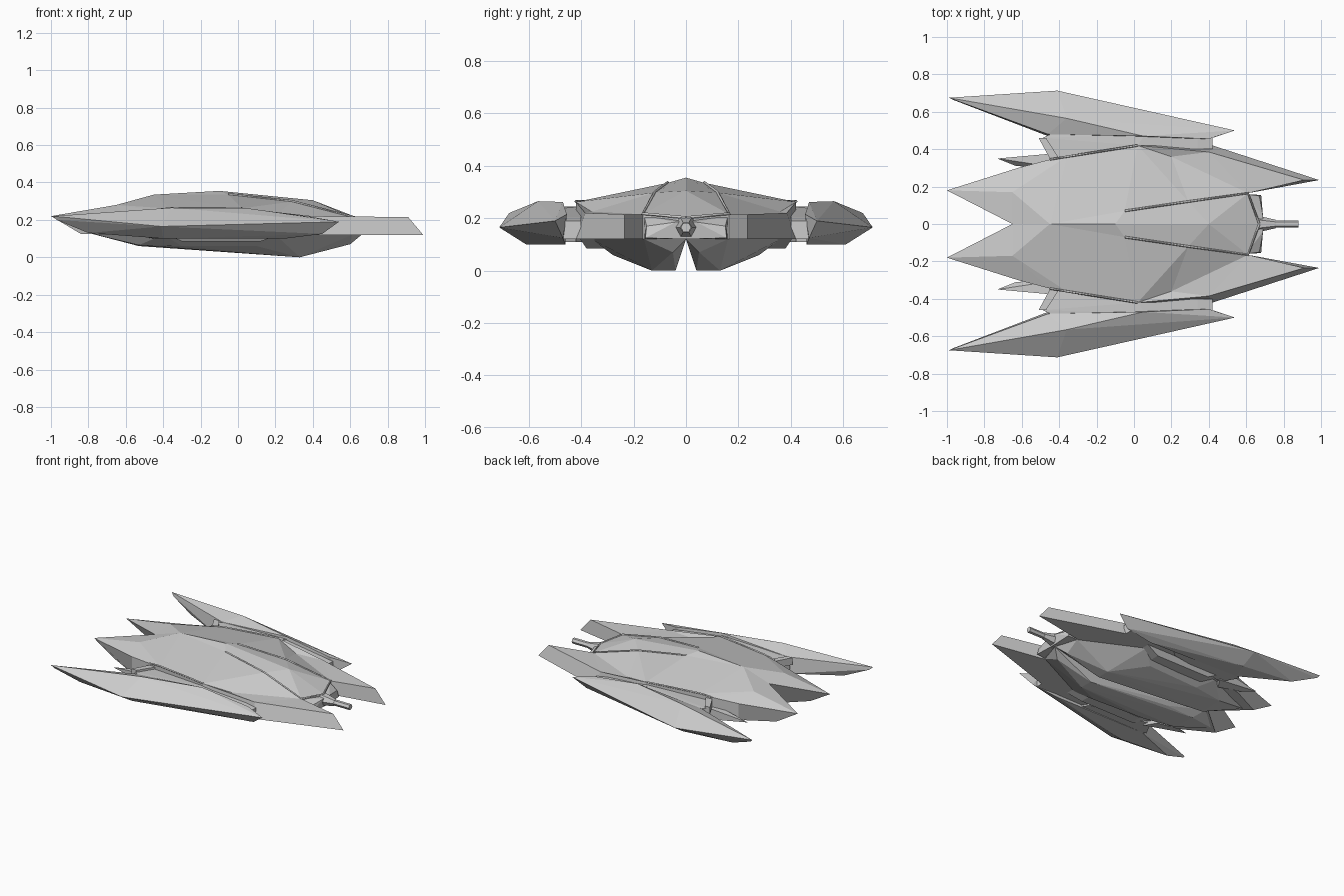
import bpy
import bmesh
import math
from mathutils import Vector

if "Cube" in bpy.data.objects:
    bpy.data.objects.remove(bpy.data.objects["Cube"])

grey = bpy.data.materials.new("hull grey")
grey.use_nodes = True
colour = (0.6, 0.6, 0.6, 1)
grey.diffuse_color = colour
grey.node_tree.nodes["Principled BSDF"].inputs["Base Color"].default_value = colour


def add_object(name, data, mirrored=True):
    """Link the data as a named grey part, mirrored across the centre line."""
    part = bpy.data.objects.new(name, data)
    bpy.context.scene.collection.objects.link(part)
    data.materials.append(grey)
    if mirrored:
        mirror = part.modifiers.new("Mirror", "MIRROR")
        mirror.use_axis = (False, True, False)
    return part


def finish(name, bm, mirrored=True):
    """Open the centre plane, fix the normals and store the mesh."""
    inner = [f for f in bm.faces if all(abs(v.co.y) < 1e-4 for v in f.verts)]
    bmesh.ops.delete(bm, geom=inner, context="FACES_ONLY")
    bmesh.ops.recalc_face_normals(bm, faces=bm.faces)
    mesh = bpy.data.meshes.new(name)
    bm.to_mesh(mesh)
    bm.free()
    return add_object(name, mesh, mirrored)


def faceted(name, points):
    """Faceted convex block around a few corner points."""
    bm = bmesh.new()
    verts = [bm.verts.new(p) for p in points]
    result = bmesh.ops.convex_hull(bm, input=verts)
    loose = [g for g in result["geom_interior"] if isinstance(g, bmesh.types.BMVert)]
    bmesh.ops.delete(bm, geom=loose, context="VERTS")
    bmesh.ops.dissolve_limit(bm, angle_limit=0.01, verts=bm.verts, edges=bm.edges)
    return finish(name, bm)


def trim(name, points, width):
    """Thin square strip laid along a panel edge."""
    curve = bpy.data.curves.new(name, "CURVE")
    curve.dimensions = "3D"
    curve.bevel_depth = width
    curve.bevel_resolution = 0
    line = curve.splines.new("POLY")
    line.points.add(len(points) - 1)
    for target, p in zip(line.points, points):
        target.co = (*p, 1)
    return add_object(name, curve)


def rod(name, start, end, radius_start, radius_end, sides=6):
    """Faceted tapering rod along x."""
    bm = bmesh.new()
    bmesh.ops.create_cone(bm, cap_ends=True, segments=sides, radius1=radius_start,
                          radius2=radius_end, depth=end - start)
    for v in bm.verts:
        v.co = Vector((v.co.z + (start + end) / 2, v.co.y, v.co.x + 0.165))
    return finish(name, bm, mirrored=False)


# Upper hull: named corners of one half
deck = {
    "notch": (-0.65, 0, 0.27), "tail": (-1, 0.18, 0.22),
    "tail_root": (-0.62, 0.3, 0.235), "hip": (-0.45, 0.345, 0.25),
    "flank": (-0.36, 0.36, 0.26), "side": (0.02, 0.42, 0.262),
    "prong_root": (0.4, 0.385, 0.22), "prong": (0.91, 0.235, 0.215),
    "crotch": (0.61, 0.165, 0.215), "nose": (0.67, 0, 0.2),
    "tail_ridge": (-0.65, 0.17, 0.28), "spine_rear": (-0.45, 0, 0.335),
    "spine_top": (-0.1, 0, 0.355), "spine_front": (0.4, 0, 0.305),
    "canopy_rear": (-0.05, 0.07, 0.335), "shoulder": (0.29, 0.12, 0.298),
    "dip": (0.2, 0.36, 0.225), "brow": (0.58, 0, 0.235),
}
panels = [
    "notch tail tail_ridge", "notch tail_ridge spine_rear",
    "tail tail_root tail_ridge", "tail_root hip tail_ridge",
    "hip flank tail_ridge", "tail_ridge flank spine_rear",
    "flank side spine_rear", "spine_rear side canopy_rear",
    "spine_rear canopy_rear spine_top", "canopy_rear side shoulder",
    "spine_top canopy_rear shoulder spine_front", "side dip shoulder",
    "side prong_root dip", "shoulder dip crotch", "dip prong_root crotch",
    "prong_root prong crotch", "spine_front shoulder crotch",
    "spine_front crotch brow", "brow crotch nose",
]
rim = list(deck)[:10]
low_rim = {"tail": (-0.84, 0.19, 0.125), "prong": (0.99, 0.235, 0.12),
           "prong_root": (0.42, 0.42, 0.12), "notch": (-0.62, 0, 0.12)}

bm = bmesh.new()
top = {key: bm.verts.new(p) for key, p in deck.items()}
for panel in panels:
    bm.faces.new([top[key] for key in panel.split()])
low = {key: bm.verts.new(low_rim.get(key, (*deck[key][:2], 0.12))) for key in rim}
for a, b in zip(rim, rim[1:]):
    bm.faces.new([top[a], top[b], low[b], low[a]])
floor = bm.faces.new([low[key] for key in rim])
bmesh.ops.triangulate(bm, faces=[floor])
finish("upper_hull", bm)

# Belly with a groove along the centre
faceted("belly", [
    (0.66, 0, 0.12), (0.61, 0.16, 0.12), (0.2, 0.36, 0.12), (-0.4, 0.33, 0.12),
    (-0.78, 0.16, 0.125), (-0.6, 0, 0.12), (0.33, 0.04, 0), (0.33, 0.13, 0),
    (-0.3, 0.03, 0.055), (-0.3, 0.26, 0.06), (-0.53, 0.05, 0.06),
    (-0.53, 0.22, 0.065), (0.6, 0.05, 0.07), (0.1, 0.28, 0.06)])

# Underside ribs
faceted("belly_rib", [(x, y, z) for y, z, a, b in
                      [(0.3, 0.085, -0.3, 0.12), (0.38, 0.085, -0.3, 0.12),
                       (0.28, 0.13, -0.4, 0.25), (0.41, 0.13, -0.4, 0.25)]
                      for x in (a, b)])

# Swept outer wings
faceted("wing", [
    (-0.99, 0.675, 0.22), (-0.97, 0.665, 0.2), (-0.41, 0.713, 0.165),
    (0.54, 0.5, 0.19), (0.45, 0.47, 0.125), (-0.36, 0.565, 0.265),
    (0.05, 0.47, 0.262), (-0.46, 0.48, 0.225), (0.4, 0.455, 0.215),
    (-0.4, 0.61, 0.1), (-0.46, 0.47, 0.11), (0.25, 0.46, 0.1),
    (-0.8, 0.62, 0.13)])

# Joint between wing and hull
faceted("wing_root", [(x, y, z) for x, y in
                      [(-0.49, 0.46), (-0.43, 0.35), (-0.3, 0.37), (0.02, 0.42),
                       (0.06, 0.48), (-0.36, 0.52)]
                      for z in (0.11, 0.225 if x < 0 else 0.245)])
faceted("wing_joint", [(x, y, z) for x, z in [(0, 0.245), (0.34, 0.205), (0.42, 0.19)]
                       for y in (0.4, 0.47) for z in (0.12, z)])

# Small rear fins below the tail
faceted("rear_fin", [(-0.73, 0.35, 0.15), (-0.63, 0.31, 0.13), (-0.4, 0.38, 0.19),
                     (-0.4, 0.3, 0.19), (-0.4, 0.38, 0.1), (-0.45, 0.3, 0.1)])
faceted("rear_strut", [(x, y, z) for x, y in [(-0.51, 0.46), (-0.47, 0.46),
                                              (-0.45, 0.35), (-0.4, 0.35)]
                       for z in (0.19, 0.24)])

# Nose block and gun
faceted("nose_block", [(0.58, 0, 0.2), (0.6, 0.16, 0.21), (0.68, 0.155, 0.125),
                       (0.66, 0.05, 0.12), (0.69, 0.04, 0.185), (0.67, 0.15, 0.17),
                       (0.69, 0, 0.185), (0.68, 0, 0.12), (0.58, 0.16, 0.12)])
rod("gun_mount", 0.66, 0.76, 0.045, 0.022)
rod("gun_barrel", 0.74, 0.88, 0.02, 0.02)

# Raised panel edges
lift = Vector((0, 0, 0.002))
for name, keys in [("canopy_trim", "canopy_rear shoulder crotch nose"),
                   ("side_trim", "hip flank side")]:
    trim(name, [Vector(deck[key]) + lift for key in keys.split()], 0.006)
